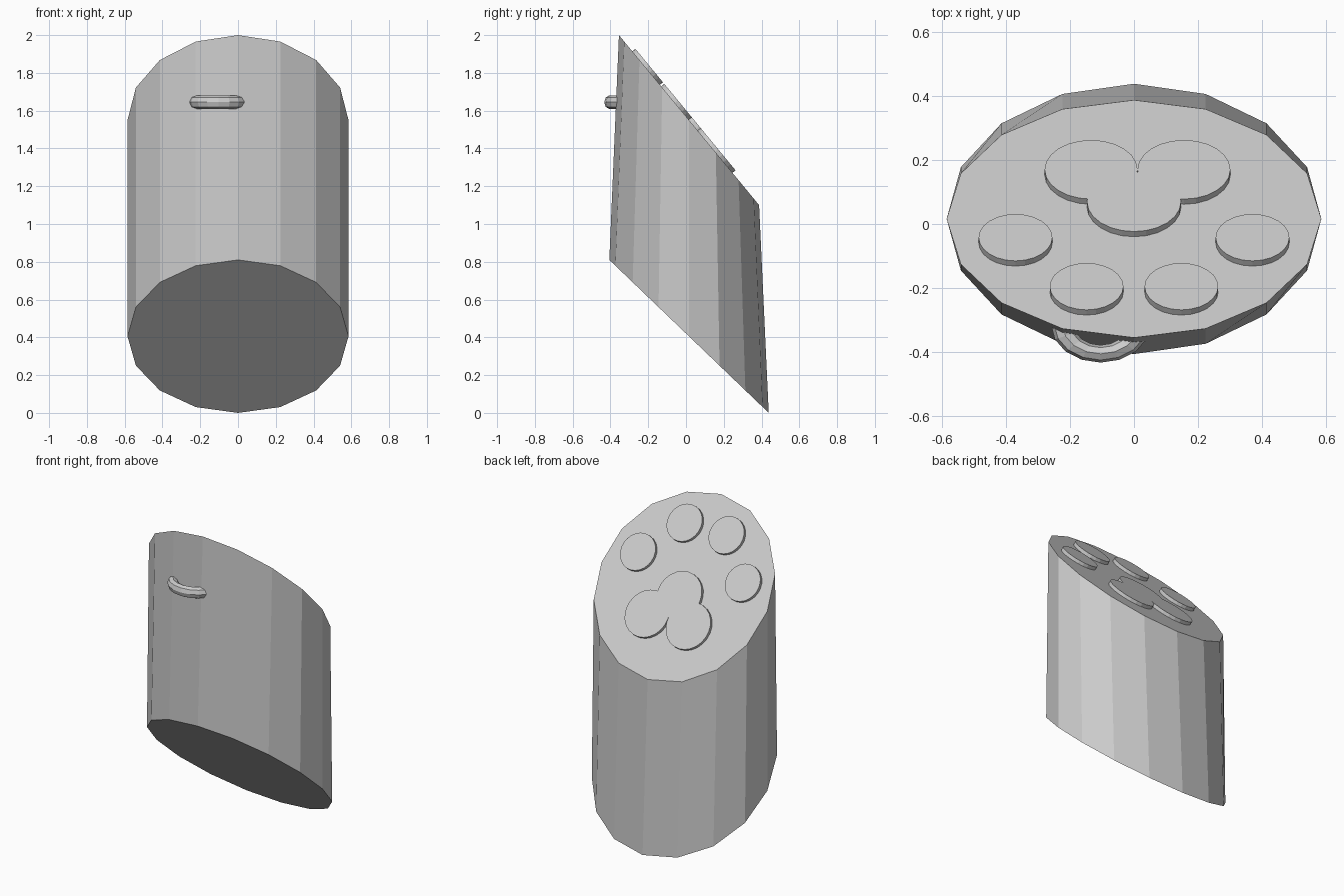
import bpy, bmesh
from math import cos, sin, tau, atan2
from mathutils import Vector, Matrix

if "Cube" in bpy.data.objects:
    bpy.data.objects.remove(bpy.data.objects["Cube"])

R, CY = 0.585, 0.016            # body radius and y centre
TOP = Vector((0, CY, 1.55))
BOT = Vector((0, CY, 0.405))
TOP_DIR = Vector((0, 0.371, -0.45))   # downhill half-axes of the two slanted ends
BOT_DIR = Vector((0, 0.422, -0.405))


def finish(name, bm):
    bmesh.ops.recalc_face_normals(bm, faces=bm.faces[:])
    mesh = bpy.data.meshes.new(name)
    bm.to_mesh(mesh)
    bm.free()
    obj = bpy.data.objects.new(name, mesh)
    bpy.context.collection.objects.link(obj)
    return obj


# Body: 16-sided cylinder with both ends tilted
bm = bmesh.new()
n = 16
rings = []
for centre, axis in ((BOT, BOT_DIR), (TOP, TOP_DIR)):
    rings.append([bm.verts.new(centre + Vector((R * cos(tau * i / n), 0, 0)) + axis * sin(tau * i / n))
                  for i in range(n)])
for i in range(n):
    j = (i + 1) % n
    bm.faces.new((rings[0][i], rings[0][j], rings[1][j], rings[1][i]))
bm.faces.new(rings[0][::-1])
bm.faces.new(rings[1])
finish("body", bm)

# Raised round pads on the sloping top
tilt = Matrix.Rotation(atan2(TOP_DIR.z, TOP_DIR.y), 4, 'X')
normal = tilt.to_3x3() @ Vector((0, 0, 1))
HEIGHT = 0.021


def pad(name, x, y, radius, sides=24):
    """Disc whose raised face is centred at (x, y) seen from above."""
    base_y = y - normal.y * HEIGHT
    t = (base_y - CY) / TOP_DIR.y
    base = TOP + TOP_DIR * t + Vector((x, 0, 0))
    bm = bmesh.new()
    bmesh.ops.create_cone(bm, cap_ends=True, segments=sides, radius1=radius, radius2=radius,
                          depth=2 * HEIGHT, matrix=Matrix.Translation(base) @ tilt)
    finish(name, bm)


for side, label in ((-1, "left"), (1, "right")):
    pad("outer_toe_pad_" + label, side * 0.37, -0.042, 0.115)
    pad("inner_toe_pad_" + label, side * 0.148, -0.195, 0.115)
    pad("palm_pad_" + label, 0.011 + side * 0.145, 0.17, 0.145)
pad("palm_pad_front", 0.0, 0.07, 0.147)

# Small ring handle set into the front
bm = bmesh.new()
major, minor, ns, nm = 0.119, 0.036, 16, 8
grid = []
for i in range(ns):
    a = tau * i / ns
    ring = []
    for k in range(nm):
        b = tau * k / nm
        d = major + minor * cos(b)
        ring.append(bm.verts.new((-0.104 + d * cos(a), -0.315 + 0.76 * d * sin(a), 1.645 + minor * sin(b))))
    grid.append(ring)
for i in range(ns):
    for k in range(nm):
        p, q = grid[i], grid[(i + 1) % ns]
        bm.faces.new((p[k], q[k], q[(k + 1) % nm], p[(k + 1) % nm]))
finish("ring_handle", bm)
